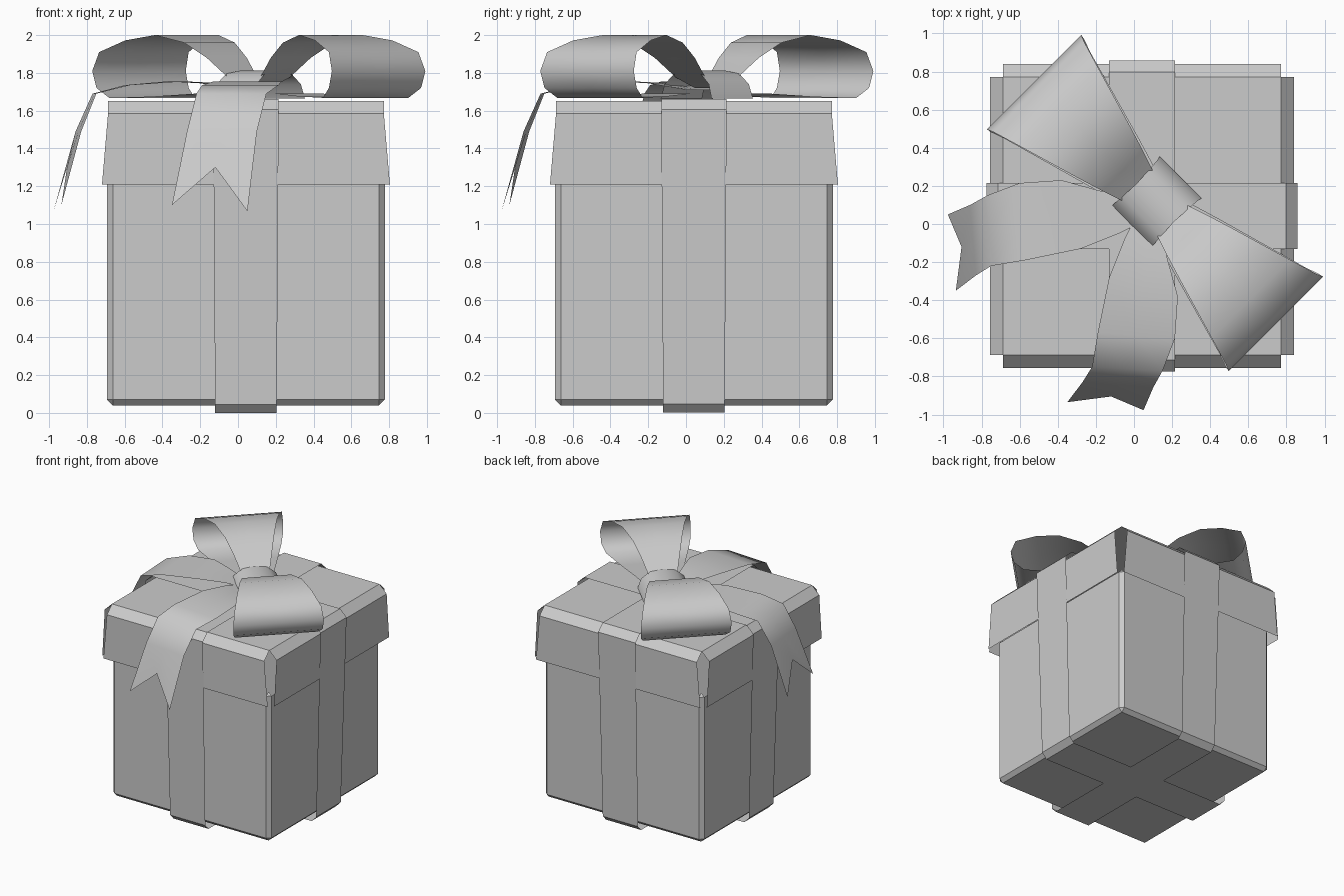
import bpy, bmesh
from math import pi, sqrt
from mathutils import Vector, Matrix

if "Cube" in bpy.data.objects:
    bpy.data.objects.remove(bpy.data.objects["Cube"])

C = 0.042                      # centre of the box in x and y
KNOT = Vector((0.11, 0.11, 0))  # centre of the bow


def finish(name, bm, smooth=False):
    bmesh.ops.remove_doubles(bm, verts=bm.verts, dist=0.0005)
    me = bpy.data.meshes.new(name)
    bm.to_mesh(me)
    bm.free()
    if smooth:
        for p in me.polygons:
            p.use_smooth = True
    ob = bpy.data.objects.new(name, me)
    bpy.context.collection.objects.link(ob)
    return ob


def add_strip(bm, rows):
    """Skin neighbouring rows of points with quads."""
    grid = [[bm.verts.new(p) for p in r] for r in rows]
    for a, b in zip(grid, grid[1:]):
        for i in range(len(a) - 1):
            bm.faces.new((a[i], a[i + 1], b[i + 1], b[i]))
    return grid


# box body: bevelled cube, open under the lid
bm = bmesh.new()
bmesh.ops.create_cube(bm, size=1, matrix=Matrix.Translation((C, C, 0.665))
                      @ Matrix.Diagonal((1.47, 1.47, 1.25, 1)))
bmesh.ops.bevel(bm, geom=bm.edges[:], offset=0.03, segments=1, affect='EDGES')
bmesh.ops.delete(bm, geom=[f for f in bm.faces if f.calc_center_median().z > 1.27],
                 context='FACES')
finish("box_body", bm)

# lid: top plus four folded side panels with open corner slits
bm = bmesh.new()
T = 0.73
add_strip(bm, [[(-T, -T, 1.65), (T, -T, 1.65)], [(-T, T, 1.65), (T, T, 1.65)]])
for k in range(4):
    rot = Matrix.Rotation(k * pi / 2, 3, 'Z')
    add_strip(bm, [[rot @ Vector((s * h, -out, z)) for s in (-1, 1)]
                   for h, out, z in ((T, T, 1.65), (T, 0.797, 1.585), (0.762, 0.797, 1.21))])
bmesh.ops.translate(bm, verts=bm.verts, vec=(C, C, 0))
bmesh.ops.recalc_face_normals(bm, faces=bm.faces)
finish("box_lid", bm)

# two ribbon bands wrapped around the box
side = [(0.725, 0.0, 0.163), (0.768, 0.045, 0.163), (0.815, 1.605, 0.173), (0.755, 1.662, 0.173)]
loop = side + [(-r, z, w) for r, z, w in reversed(side)] + side[:1]
for k, name in enumerate(("ribbon_band_front_back", "ribbon_band_left_right")):
    rot = Matrix.Rotation(k * pi / 2, 3, 'Z')
    bm = bmesh.new()
    add_strip(bm, [[rot @ Vector((s * w, r, z + 0.001 * k)) + Vector((C, C, 0))
                    for s in (-1, 1)] for r, z, w in loop])
    bmesh.ops.recalc_face_normals(bm, faces=bm.faces)
    finish(name, bm)

# bow loops: (distance from knot, height, half width)
path = [(0.0, 1.72, 0.09), (0.12, 1.775, 0.11), (0.24, 1.88, 0.15), (0.37, 1.96, 0.19),
        (0.54, 2.0, 0.24), (0.71, 1.972, 0.29), (0.86, 1.91, 0.335), (0.897, 1.81, 0.35),
        (0.87, 1.72, 0.345), (0.80, 1.668, 0.32), (0.55, 1.675, 0.25), (0.3, 1.69, 0.18),
        (0.0, 1.69, 0.09)]
for sign, name in ((1, "bow_loop_back_left"), (-1, "bow_loop_front_right")):
    u = Vector((-sign, sign, 0)) / sqrt(2)
    v = Vector((sign, sign, 0)) / sqrt(2)
    bm = bmesh.new()
    add_strip(bm, [[KNOT + u * d + v * w * s + Vector((0, 0, z)) for s in (1, 0, -1)]
                   for d, z, w in path])
    finish(name, bm, True)

# knot: short arched band over the middle of the bow
u = Vector((-1, 1, 0)) / sqrt(2)
v = Vector((1, 1, 0)) / sqrt(2)
arch = [(-0.19, 1.665, 0.155), (-0.165, 1.74, 0.15), (-0.10, 1.795, 0.145), (0, 1.812, 0.14)]
arch += [(-a, z, w) for a, z, w in reversed(arch[:3])]
bm = bmesh.new()
add_strip(bm, [[KNOT + v * a + u * w * s + Vector((0, 0, z)) for s in (1, -1)]
               for a, z, w in arch])
finish("bow_knot", bm, True)

# tails: left edge x, y, right edge x, y, height; forked end
tail = [(0.03, 0.08, 0.13, 0.0, 1.71), (-0.05, -0.08, 0.18, -0.2, 1.745),
        (-0.13, -0.28, 0.23, -0.38, 1.755), (-0.19, -0.57, 0.215, -0.6, 1.735),
        (-0.22, -0.75, 0.15, -0.77, 1.69), (-0.27, -0.83, 0.10, -0.86, 1.49)]
for swap, name in ((False, "tail_front"), (True, "tail_left")):
    rows = [[Vector((lx, ly, z)), Vector(((lx + rx) / 2, (ly + ry) / 2, z)),
             Vector((rx, ry, z))] for lx, ly, rx, ry, z in tail]
    rows.append([Vector((-0.35, -0.935, 1.10)), Vector((-0.12, -0.905, 1.30)),
                 Vector((0.05, -0.977, 1.067))])
    if swap:
        rows = [[Vector((p.y, p.x, p.z)) for p in reversed(r)] for r in rows]
    bm = bmesh.new()
    add_strip(bm, rows)
    finish(name, bm, True)
